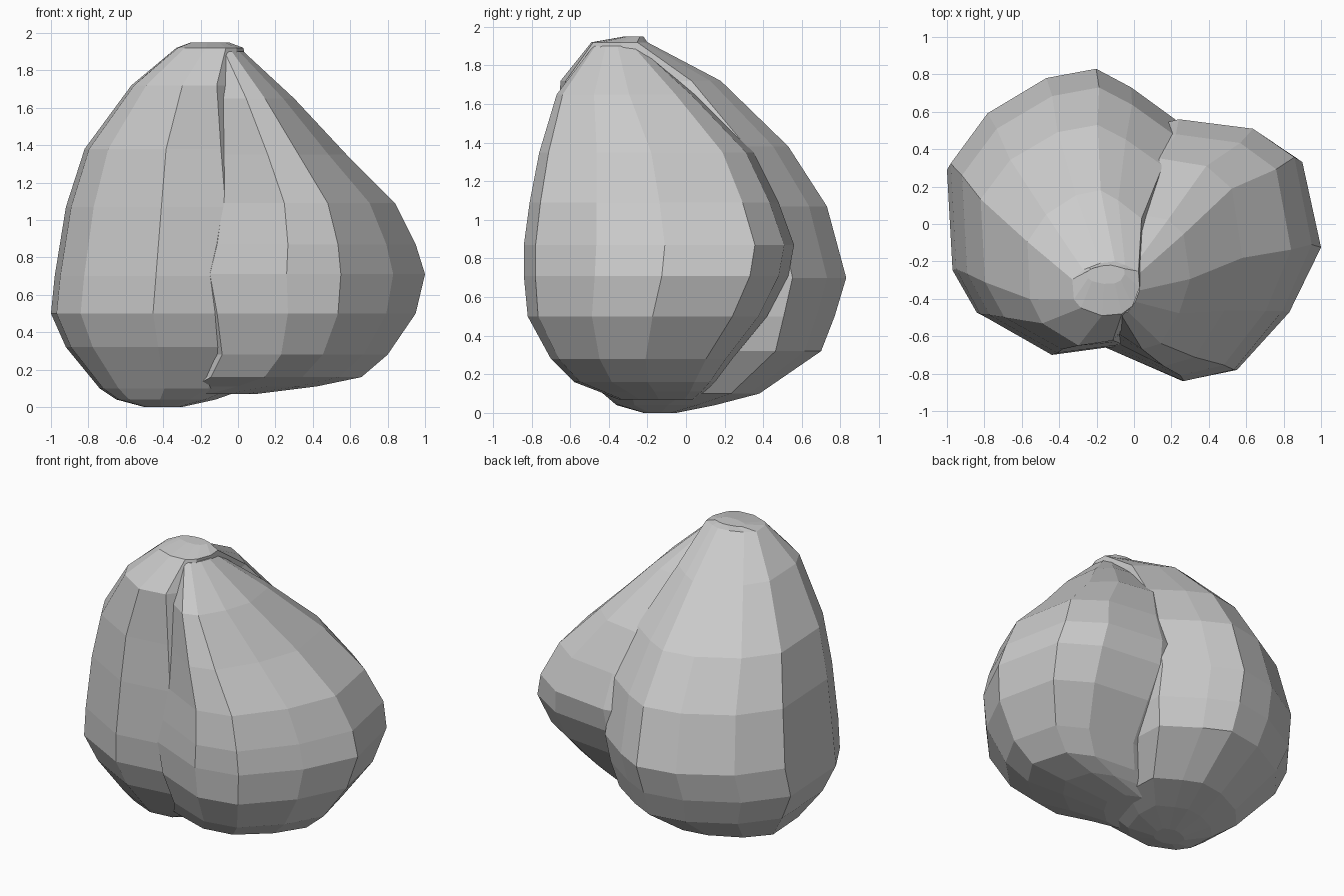
import bpy
import bmesh

default_cube = bpy.data.objects.get("Cube")
if default_cube:
    bpy.data.objects.remove(default_cube, do_unlink=True)

# One plain stone colour for the whole model
stone = bpy.data.materials.new("stone_grey")
stone.use_nodes = True
stone_colour = (0.6, 0.6, 0.6, 1)
stone.diffuse_color = stone_colour
stone.node_tree.nodes["Principled BSDF"].inputs["Base Color"].default_value = stone_colour


def fit(value, source_low, source_high, low, high):
    """Move a value from one range into another."""
    return low + (value - source_low) / (source_high - source_low) * (high - low)


def loft_lobe(name, section, levels):
    """Stack one faceted cross-section, stretched to fit each level's bounds."""
    section_x = [point[0] for point in section]
    section_y = [point[1] for point in section]
    bounds_x = min(section_x), max(section_x)
    bounds_y = min(section_y), max(section_y)

    bm = bmesh.new()
    rings = []
    for height, left, right, front, back in levels:
        ring = [bm.verts.new((fit(x, *bounds_x, left, right),
                              fit(y, *bounds_y, front, back), height))
                for x, y in section]
        rings.append(ring)

    # Side facets between neighbouring levels
    count = len(section)
    for lower, upper in zip(rings, rings[1:]):
        for i in range(count):
            j = (i + 1) % count
            bm.faces.new((lower[i], lower[j], upper[j], upper[i]))

    # Flat caps
    bm.faces.new(rings[0][::-1])
    bm.faces.new(rings[-1])
    bmesh.ops.recalc_face_normals(bm, faces=bm.faces)

    mesh = bpy.data.meshes.new(name)
    bm.to_mesh(mesh)
    bm.free()
    mesh.materials.append(stone)
    lobe = bpy.data.objects.new(name, mesh)
    bpy.context.collection.objects.link(lobe)
    return lobe


# Tall main lobe, leaning towards the front at its top
main_section = [
    (-1, .33), (-.8, .6), (-.48, .79), (-.21, .84), (-.02, .74), (.23, .56),
    (.25, .1), (.12, -.42), (-.08, -.65), (-.45, -.7), (-.84, -.48), (-.97, -.24),
]
main_levels = [  # height, left, right, front, back
    (0, -.5, -.3, -.22, -.05),
    (.04, -.65, -.12, -.36, .15),
    (.1, -.74, .05, -.43, .38),
    (.32, -.92, .2, -.6, .7),
    (.5, -1, .24, -.68, .77),
    (.7, -.98, .25, -.7, .83),
    (1.07, -.92, .24, -.69, .73),
    (1.38, -.82, .17, -.67, .53),
    (1.72, -.57, .05, -.65, .18),
    (1.92, -.33, .03, -.49, -.2),
    (1.95, -.25, -.05, -.32, -.22),
]
loft_lobe("main_lobe", main_section, main_levels)

# Bulging side lobe that swells low down and tapers into the peak
side_section = [
    (1, -.11), (.9, .35), (.66, .5), (.23, .55), (-.2, .45), (-.3, -.35),
    (-.15, -.65), (.26, -.83), (.55, -.77), (.83, -.46),
]
side_levels = [  # height, left, right, front, back
    (.07, -.35, .1, -.35, .05),
    (.11, -.32, .42, -.45, .1),
    (.16, -.25, .66, -.58, .15),
    (.28, -.2, .8, -.7, .24),
    (.5, -.25, .95, -.82, .42),
    (.71, -.3, 1, -.84, .53),
    (.87, -.25, .95, -.84, .56),
    (1.09, -.2, .84, -.81, .48),
    (1.35, -.16, .58, -.76, .35),
    (1.65, -.15, .3, -.67, .05),
    (1.9, -.15, .03, -.48, -.24),
]
loft_lobe("side_lobe", side_section, side_levels)
